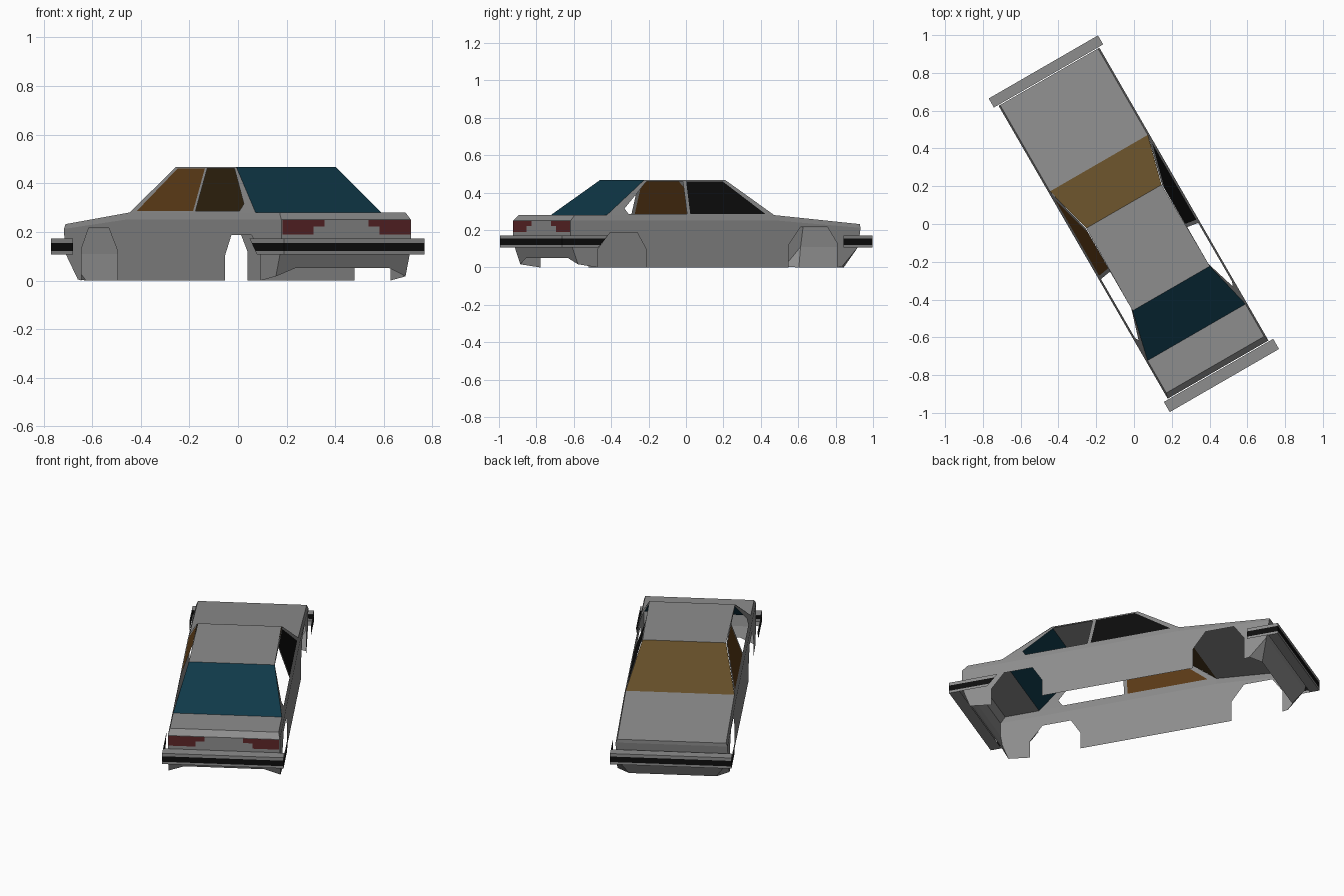
import bpy, bmesh, math
from mathutils import Vector, Matrix

if "Cube" in bpy.data.objects:
    bpy.data.objects.remove(bpy.data.objects["Cube"])

ROT = Matrix.Rotation(math.radians(30), 4, 'Z')   # the car stands turned by 30 degrees
CENTRE = Vector((0, 0, 0.15))


def material(name, rgb):
    m = bpy.data.materials.new(name)
    m.diffuse_color = (*rgb, 1)
    m.use_nodes = True
    m.node_tree.nodes["Principled BSDF"].inputs["Base Color"].default_value = m.diffuse_color
    return m


GREY = material("body grey", (0.27, 0.27, 0.27))
BLACK = material("trim black", (0.004, 0.004, 0.004))
BLUE = material("rear glass blue", (0.005, 0.04, 0.066))
BROWN = material("windscreen brown", (0.125, 0.074, 0.021))
DARK_BROWN = material("side glass brown", (0.11, 0.045, 0.009))
RED = material("tail light red", (0.11, 0.019, 0.021))


def build(name, polys, mats, pick=None):
    """Panels from polygons (x across, y forward, z up), all facing outward."""
    bm = bmesh.new()
    for i, p in enumerate(polys):
        f = bm.faces.new([bm.verts.new(c) for c in p])
        f.normal_update()
        if f.normal.dot(f.calc_center_median() - CENTRE) < 0:
            f.normal_flip()
        f.material_index = pick(f) if pick else 0
    bmesh.ops.remove_doubles(bm, verts=bm.verts, dist=0.0005)
    bm.transform(ROT)
    me = bpy.data.meshes.new(name)
    bm.to_mesh(me)
    bm.free()
    for m in mats:
        me.materials.append(m)
    ob = bpy.data.objects.new(name, me)
    bpy.context.collection.objects.link(ob)
    return ob


def flip(polys):
    return [[(-x, y, z) for x, y, z in p] for p in polys]


def both(polys):
    return polys + flip(polys)


def across(rows):
    """Sheets spanning the car's width between successive (half width, y, z) rows."""
    return [[(-a[0], a[1], a[2]), (a[0], a[1], a[2]), (b[0], b[1], b[2]), (-b[0], b[1], b[2])]
            for a, b in zip(rows, rows[1:])]


W, S = 0.308, 0.299          # half width at the flanks and at the shoulder

# Flanks with octagonal wheel arches
flank = [(0.90, 0.212), (0.885, 0.11), (0.785, 0.005), (0.755, 0),
         (0.755, 0.13), (0.695, 0.216), (0.53, 0.216), (0.456, 0.12), (0.456, 0),
         (-0.425, 0), (-0.425, 0.10), (-0.48, 0.188), (-0.645, 0.188), (-0.72, 0.10),
         (-0.72, 0), (-0.845, 0.017), (-0.88, 0.11), (-0.89, 0.17), (-0.89, 0.25), (0.37, 0.252)]
build("side_panels", both([[(W, y, z) for y, z in flank]]), [GREY])

# Shoulder strips between flanks and hood, sill and trunk
low = [(0.90, 0.212), (0.37, 0.252), (-0.662, 0.25), (-0.89, 0.25)]
high = [(0.90, 0.232), (0.372, 0.28), (-0.662, 0.28), (-0.86, 0.28)]
strips = [[(W, *low[i]), (W, *low[i + 1]), (S, *high[i + 1]), (S, *high[i])] for i in range(3)]
build("shoulders", both(strips), [GREY])

# Hood, nose, trunk lid and tail
build("hood_and_nose", across([(S, 0.372, 0.28), (S, 0.90, 0.232), (W, 0.90, 0.212),
                               (W, 0.885, 0.11)]), [GREY])
build("trunk_and_tail", across([(S, -0.662, 0.28), (S, -0.86, 0.28), (W, -0.89, 0.25),
                                (W, -0.89, 0.17), (W, -0.88, 0.11)]), [GREY])

# Front valence with cut corners
build("front_valence",
      across([(W, 0.885, 0.11), (0.24, 0.835, 0.0)])
      + both([[(W, 0.885, 0.11), (W, 0.785, 0.005), (0.24, 0.835, 0.0)]]), [GREY])

# Rear valence, raised in the middle
half = [(W, -0.88, 0.11), (W, -0.845, 0.017), (0.22, -0.858, 0.052)]
build("rear_valence", [half + flip([half])[0][::-1]], [GREY])

# Roof and end windows
build("roof", across([(0.23, 0.107, 0.468), (0.236, -0.394, 0.468)]), [GREY])
build("windscreen", across([(S, 0.372, 0.28), (0.23, 0.107, 0.468)]), [BROWN])
build("rear_window", across([(0.236, -0.394, 0.468), (S, -0.662, 0.28)]), [BLUE])


def leaning(points):
    """Points on the inward-leaning side of the cabin."""
    return [(S - (z - 0.28) / 0.188 * 0.066, y, z) for y, z in points]


# Side pillars and rails; the rear side windows are open
frame = [
    [(0.372, 0.28), (0.107, 0.468), (0.09, 0.46), (0.32, 0.285)],
    [(0.107, 0.468), (-0.394, 0.468), (-0.38, 0.46), (-0.155, 0.46), (-0.135, 0.46), (0.09, 0.46)],
    [(-0.135, 0.46), (-0.155, 0.46), (-0.165, 0.285), (-0.145, 0.285)],
    [(-0.394, 0.468), (-0.662, 0.28), (-0.525, 0.285), (-0.545, 0.315), (-0.38, 0.46)],
    [(0.372, 0.28), (0.32, 0.285), (-0.145, 0.285), (-0.165, 0.285), (-0.525, 0.285), (-0.662, 0.28)],
]
build("window_frames", both([leaning(p) for p in frame]), [GREY])

# Front side windows, one black and one brown
glass = [leaning([(0.32, 0.285), (0.09, 0.46), (-0.135, 0.46), (-0.145, 0.285)])]
build("right_window", glass, [BLACK])
build("left_window", flip(glass), [DARK_BROWN])

# Stepped tail lights
lamp = [(0.305, 0.249), (0.105, 0.249), (0.105, 0.222), (0.157, 0.222), (0.157, 0.19), (0.305, 0.19)]
build("tail_lights", both([[(x, -0.893, z) for x, z in lamp]]), [RED])


# Bumpers: bar with black band and thin side returns
def bumper(name, outer, inner, end_low, end_high):
    b, zs = 0.334, [0.107, 0.121, 0.154, 0.172]

    def end(z):
        return end_low + (end_high - end_low) * (z - zs[0]) / (zs[-1] - zs[0])
    polys = across([(b, inner, zs[0])] + [(b, outer, z) for z in zs] + [(b, inner, zs[-1])])
    polys += both([[(b, outer, p), (b, outer, q), (b, end(q), q), (b, end(p), p)]
                   for p, q in zip(zs, zs[1:])])
    build(name, polys, [GREY, BLACK],
          lambda f: int(0.125 < f.calc_center_median().z < 0.15 and abs(f.normal.z) < 0.5))


bumper("front_bumper", 0.96, 0.905, 0.78, 0.78)
bumper("rear_bumper", -0.957, -0.895, -0.735, -0.675)
